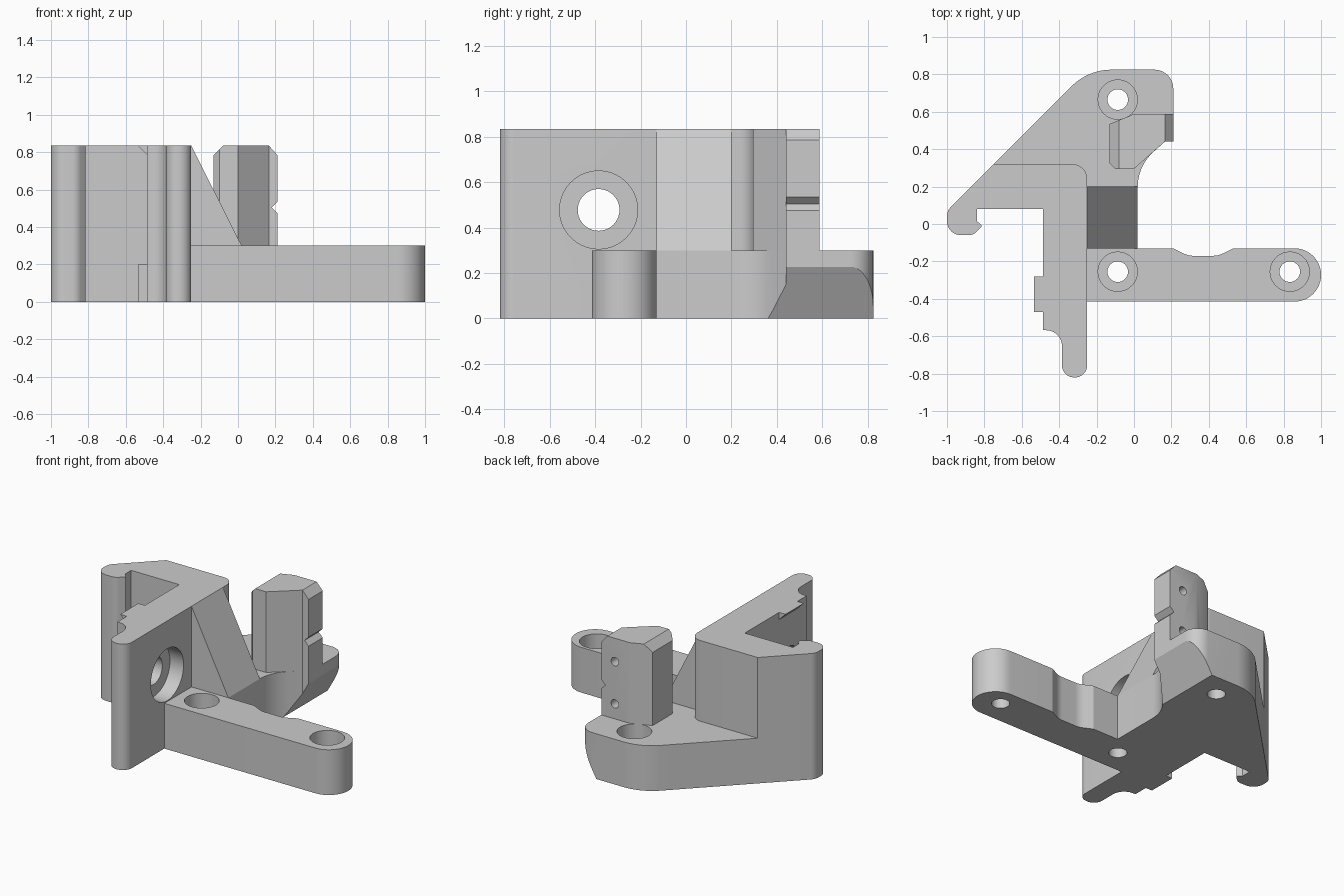
import bpy, bmesh, math
from mathutils import Vector

cube = bpy.data.objects.get("Cube")
if cube:
    bpy.data.objects.remove(cube, do_unlink=True)

grey = bpy.data.materials.new("plain grey")
grey.use_nodes = True
GREY = (0.6, 0.6, 0.6, 1)
grey.diffuse_color = GREY
grey.node_tree.nodes["Principled BSDF"].inputs["Base Color"].default_value = GREY

TOP, DECK = 0.835, 0.3
AXES = {"z": lambda a, b, h: (a, b, h),
        "y": lambda a, b, h: (a, h, b),
        "x": lambda a, b, h: (h, a, b)}


def rounded(corners, steps=12):
    """Outline from (a, b, optional radius) corners."""
    pts = [Vector((c[0], c[1], 0)) for c in corners]
    out = []
    for i, c in enumerate(corners):
        p = pts[i]
        if len(c) < 3:
            out.append(p)
            continue
        radius = c[2]
        a = (pts[i - 1] - p).normalized()
        b = (pts[(i + 1) % len(pts)] - p).normalized()
        half = a.angle(b) / 2
        t = radius / math.tan(half)
        centre = p + (a + b).normalized() * radius / math.sin(half)
        u = (p + a * t - centre).normalized()
        v = (p + b * t - centre).normalized()
        out += [centre + u.slerp(v, k / steps) * radius for k in range(steps + 1)]
    return out


def prism(name, corners, low, high, axis="z"):
    """Extrude an outline along one axis."""
    bm = bmesh.new()
    place = AXES[axis]
    outline = rounded(corners)
    ends = [[bm.verts.new(place(p.x, p.y, h)) for p in outline] for h in (low, high)]
    n = len(outline)
    bm.faces.new(ends[0])
    bm.faces.new(ends[1])
    for i in range(n):
        j = (i + 1) % n
        bm.faces.new((ends[0][i], ends[0][j], ends[1][j], ends[1][i]))
    bmesh.ops.recalc_face_normals(bm, faces=bm.faces)
    mesh = bpy.data.meshes.new(name)
    bm.to_mesh(mesh)
    bm.free()
    mesh.materials.append(grey)
    obj = bpy.data.objects.new(name, mesh)
    bpy.context.collection.objects.link(obj)
    return obj


def drill(name, a, b, radius, low, high, axis="z", sides=40):
    ring = [(a + radius * math.cos(math.tau * k / sides),
             b + radius * math.sin(math.tau * k / sides)) for k in range(sides)]
    return prism(name, ring, low, high, axis)


def combine(target, other, operation):
    """Apply a boolean and remove the helper."""
    mod = target.modifiers.new("combine", "BOOLEAN")
    mod.operation, mod.solver, mod.object = operation, "EXACT", other
    bpy.context.view_layer.objects.active = target
    bpy.ops.object.modifier_apply(modifier=mod.name)
    bpy.data.objects.remove(other, do_unlink=True)


# Low base plate with the long arm
body = prism("bracket_body", [
    (-0.3, -0.415), (1, -0.415, 0.142), (1, -0.13, 0.142),
    (0.53, -0.13), (0.45, -0.17, 0.12), (0.29, -0.17, 0.12), (0.21, -0.13),
    (0.02, -0.13), (0.02, 0.31, 0.25), (0.165, 0.44), (0.21, 0.44),
    (0.21, 0.825, 0.1), (-0.245, 0.825, 0.3), (-0.75, 0.32),
    (-0.75, 0.3), (-0.3, 0.3)], 0, DECK)

# Sloped undercut below the post
combine(body, prism("undercut", [(0.023, -0.1), (0.4, -0.1), (0.4, 0.56)], 0.2, 1, "y"),
        "DIFFERENCE")

# Tall wall with the hooked end
wall = prism("wall", [
    (-0.25, -0.82, 0.065), (-0.25, 0.32, 0.08), (-0.75, 0.32),
    (-1, 0.07, 0.07), (-1, -0.06, 0.075), (-0.86, -0.06, 0.06),
    (-0.81, -0.01, 0.01), (-0.84, 0.015), (-0.84, 0.08), (-0.487, 0.08),
    (-0.487, -0.568), (-0.385, -0.568, 0.085), (-0.385, -0.82, 0.064)], 0, TOP)
combine(body, wall, "UNION")

# Locating ribs on the back of the wall
combine(body, prism("lower_rib", [(-0.535, 0), (-0.45, 0), (-0.45, 0.2), (-0.535, 0.2)],
                    -0.47, -0.28, "y"), "UNION")
combine(body, prism("upper_rib", [(-0.535, TOP), (-0.45, TOP), (-0.45, 0.75)],
                    -0.47, -0.28, "y"), "UNION")

# Gusset between wall and base
combine(body, prism("gusset", [(-0.3, 0.2), (0.02, 0.2), (0.02, DECK),
                               (-0.25, TOP), (-0.3, TOP)], -0.13, 0.2, "y"), "UNION")

# Counterbored screw holes in the base
for x, y in ((-0.087, -0.255), (0.833, -0.255), (-0.087, 0.665)):
    combine(body, drill("screw_hole", x, y, 0.055, -0.1, 0.5), "DIFFERENCE")
    combine(body, drill("screw_recess", x, y, 0.105, 0.17, 0.5), "DIFFERENCE")

# Large counterbored hole through the wall
combine(body, drill("wall_hole", -0.385, 0.478, 0.092, -0.7, 0, "x"), "DIFFERENCE")
combine(body, drill("wall_recess", -0.385, 0.478, 0.172, -0.35, -0.1, "x"), "DIFFERENCE")

# Post: plan outline trimmed by a chamfered and notched front profile
post = prism("post", [(-0.13, 0.535), (0, 0.588), (0.21, 0.588), (0.21, 0.44),
                      (0.165, 0.44), (0, 0.295), (-0.1, 0.295), (-0.13, 0.325)], 0.25, 0.9)
combine(post, prism("post_profile", [
    (-0.18, 0.2), (0.26, 0.2), (0.26, 0.425), (0.18, 0.505), (0.26, 0.585),
    (0.26, 0.73), (0.165, TOP), (-0.08, TOP), (-0.18, 0.735)], 0.1, 0.8, "y"), "INTERSECT")
for z in (0.68, 0.4):
    combine(post, drill("pilot_hole", 0.11, z, 0.028, 0.47, 0.7, "y", 20), "DIFFERENCE")
combine(body, post, "UNION")

# Smooth the rounded sides and keep the edges crisp
bpy.ops.object.select_all(action="DESELECT")
body.select_set(True)
bpy.context.view_layer.objects.active = body
bpy.ops.object.shade_smooth_by_angle(angle=math.radians(25))
